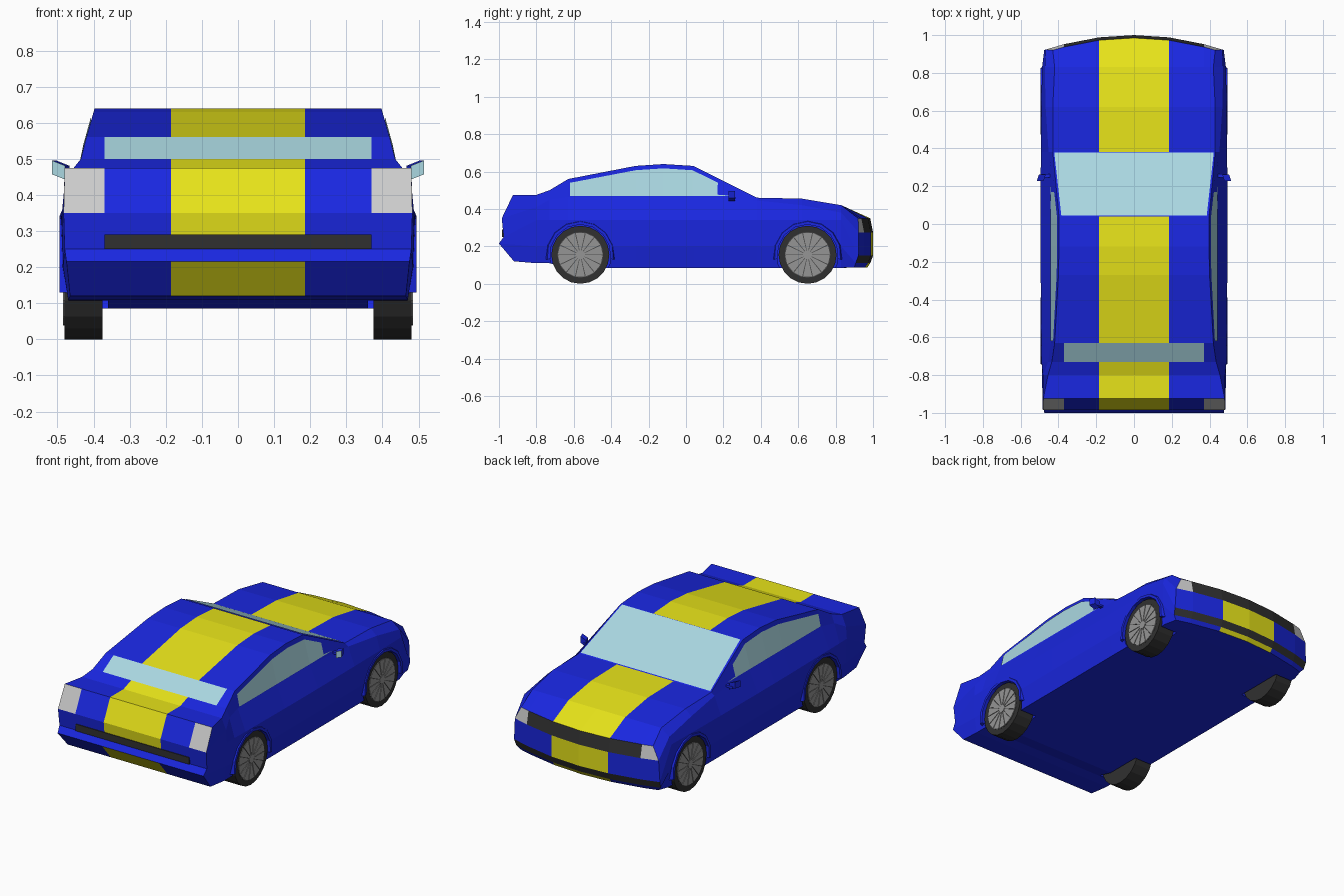
import bpy, bmesh, math
from mathutils import Matrix, Vector

if "Cube" in bpy.data.objects:
    bpy.data.objects.remove(bpy.data.objects["Cube"])


def material(name, rgb):
    m = bpy.data.materials.new(name)
    m.diffuse_color = (*rgb, 1)
    m.use_nodes = True
    m.node_tree.nodes["Principled BSDF"].inputs["Base Color"].default_value = m.diffuse_color
    return m


BLUE = material("blue_paint", (0.01, 0.02, 0.75))
YELLOW = material("yellow_paint", (0.8, 0.77, 0.01))
GLASS = material("glass", (0.4, 0.68, 0.75))
LAMP = material("lamp", (0.6, 0.6, 0.6))
DARK = material("dark_trim", (0.03, 0.03, 0.03))
RIM = material("rim_grey", (0.3, 0.3, 0.3))
GAP = material("rim_gap", (0.08, 0.08, 0.08))


def finish(bm, name, mats, normals=True):
    if normals:
        bmesh.ops.recalc_face_normals(bm, faces=bm.faces)
    me = bpy.data.meshes.new(name)
    bm.to_mesh(me)
    bm.free()
    for m in mats:
        me.materials.append(m)
    ob = bpy.data.objects.new(name, me)
    bpy.context.collection.objects.link(ob)
    return ob


def mirror(ob):
    m = ob.modifiers.new("mirror", 'MIRROR')
    m.use_clip = True
    return ob


def cylinder(bm, r, x0, x1, y, z, segs):
    mat = Matrix.Translation(((x0 + x1) / 2, y, z)) @ Matrix.Rotation(math.pi / 2, 4, 'Y')
    bmesh.ops.create_cone(bm, cap_ends=True, segments=segs, radius1=r, radius2=r,
                          depth=abs(x1 - x0), matrix=mat)


def box(bm, size, loc):
    return bmesh.ops.create_cube(bm, size=1, matrix=Matrix.Translation(loc) @ Matrix.Diagonal((*size, 1)))


# Body stations: y, top z, top edge x, belt x, belt z, bottom z
STATIONS = [
    (-0.80, 0.475, 0.455, 0.482, 0.41, 0.11),
    (-0.73, 0.50, 0.435, 0.455, 0.45, 0.11),
    (-0.63, 0.56, 0.42, 0.44, 0.465, 0.085),
    (-0.27, 0.63, 0.40, 0.44, 0.465, 0.085),
    (-0.12, 0.64, 0.397, 0.44, 0.465, 0.085),
    (0.04, 0.63, 0.397, 0.44, 0.465, 0.085),
    (0.38, 0.46, 0.43, 0.452, 0.445, 0.085),
    (0.62, 0.455, 0.43, 0.468, 0.42, 0.085),
    (0.83, 0.42, 0.42, 0.472, 0.38, 0.085)]
# End rows from top to bottom: x of corner, y, z
TAIL = [(0.48, -0.925, 0.475), (0.483, -0.985, 0.35), (0.48, -0.975, 0.25),
        (0.475, -1.0, 0.215), (0.465, -0.92, 0.12)]
NOSE = [(0.43, 0.985, 0.35), (0.468, 1.0, 0.275), (0.475, 1.0, 0.15),
        (0.47, 0.985, 0.11), (0.45, 0.97, 0.088)]
COLS = (0, 0.185, 0.37)


def section(rows, bow=0.0):
    """Half ring: top columns, side points, bottom columns."""
    top, bot = rows[0], rows[-1]
    pts = [(x, *top[1:]) for x in COLS] + list(rows) + [(x, *bot[1:]) for x in reversed(COLS)]
    return [(x, y - bow * x * x, z) for x, y, z in pts]


def station_rows(s):
    y, zt, xe, xb, zb, zl = s
    bulge = 0.012 * (1 - y * y)
    return [(xe, y, zt), (xb, y, zb), (0.483 + bulge, y, 0.34),
            (0.48 + bulge, y, 0.2), (0.47, y, zl)]


# Body shell: half loft with end fascias, mirrored
bm = bmesh.new()
BOW = 0.35
rings = [section(TAIL)] + [section(station_rows(s)) for s in STATIONS] + [section(NOSE, BOW)]
rings = [[bm.verts.new(p) for p in r] for r in rings]
for i, (a, b) in enumerate(zip(rings, rings[1:])):
    for j in range(len(a) - 1):
        f = bm.faces.new((a[j], a[j + 1], b[j + 1], b[j]))
        if j == 0 and i != 6:
            f.material_index = 1
        if i == 2 and j < 2:          # rear window
            f.material_index = 2


def fascia(ring, rows, bow, paint):
    grid = [ring[0:4]]
    for k in (1, 2, 3):
        grid.append([bm.verts.new((x, rows[k][1] - bow * x * x, rows[k][2])) for x in COLS] + [ring[3 + k]])
    grid.append([ring[10], ring[9], ring[8], ring[7]])
    for k in range(4):
        for c in range(3):
            f = bm.faces.new((grid[k][c], grid[k][c + 1], grid[k + 1][c + 1], grid[k + 1][c]))
            f.material_index = paint(k, c)


fascia(rings[0], TAIL, 0, lambda k, c: 3 if k == 0 and c == 2 else int(c == 0 and k != 2))
fascia(rings[-1], NOSE, BOW, lambda k, c: (3 if c == 2 else 4) if k == 0 else 4 if k == 2 else int(c == 0))
body = mirror(finish(bm, "body", [BLUE, YELLOW, GLASS, LAMP, DARK]))

# Wheel wells
WHEELS = [(s, y) for s in (-1, 1) for y in (-0.565, 0.65)]
R = 0.155
bm = bmesh.new()
for s, y in WHEELS:
    cylinder(bm, 0.165, s * 0.36, s * 0.6, y, R, 20)
cutter = finish(bm, "wheel_well_cutter", [])
cutter.hide_render = True
cutter.hide_viewport = True
cut = body.modifiers.new("wells", 'BOOLEAN')
cut.object = cutter
cut.operation = 'DIFFERENCE'
cut.solver = 'EXACT'

# Wheels: tyre, rim disc, spokes and hub
for s, y in WHEELS:
    name = ("rear" if y < 0 else "front") + ("_left" if s < 0 else "_right")
    bm = bmesh.new()
    cylinder(bm, R, s * 0.375, s * 0.48, y, R, 20)
    finish(bm, name + "_tyre", [DARK])
    bm = bmesh.new()
    cylinder(bm, 0.122, s * 0.47, s * 0.481, y, R, 20)
    finish(bm, name + "_rim_disc", [GAP])
    bm = bmesh.new()
    for n in range(14):
        rot = Matrix.Rotation(2 * math.pi * n / 14, 3, 'X')
        ends = []
        for x in (0.478, 0.484):
            ends.append([bm.verts.new(Vector((s * x, y, R)) + rot @ Vector((0, w, r)))
                         for w, r in ((-0.003, 0.02), (0.003, 0.02), (0.024, 0.117), (-0.024, 0.117))])
        bm.faces.new(ends[0])
        bm.faces.new(ends[1])
        for j in range(4):
            k = (j + 1) % 4
            bm.faces.new((ends[0][j], ends[0][k], ends[1][k], ends[1][j]))
    cylinder(bm, 0.024, s * 0.475, s * 0.486, y, R, 12)
    finish(bm, name + "_spokes", [RIM])

# Arch flares: half rings around the wells
bm = bmesh.new()
for y in (-0.565, 0.65):
    loops = []
    for n in range(9):
        a = math.radians(-8 + 196 * n / 8)
        loops.append([bm.verts.new((x, y + r * math.cos(a), R + r * math.sin(a)))
                      for x, r in ((0.44, 0.162), (0.495, 0.162), (0.495, 0.178), (0.46, 0.192))])
    for a, b in zip(loops, loops[1:]):
        for j in range(4):
            k = (j + 1) % 4
            bm.faces.new((a[j], a[k], b[k], b[j]))
    bm.faces.new(loops[0])
    bm.faces.new(loops[-1])
mirror(finish(bm, "arch_flares", [BLUE]))


def side_x(y, z):
    """Outside x of the cabin side at (y, z)."""
    for a, b in zip(STATIONS, STATIONS[1:]):
        if a[0] <= y <= b[0]:
            t = (y - a[0]) / (b[0] - a[0])
            _, zt, xe, xb, zb, _ = [p + (q - p) * t for p, q in zip(a, b)]
            return xb + (xe - xb) * (z - zb) / (zt - zb) + 0.004


# Side windows
bm = bmesh.new()
strip = []
for y, z in ((-0.62, 0.54), (-0.27, 0.607), (-0.12, 0.617), (0.035, 0.607), (0.29, 0.482)):
    strip.append([bm.verts.new((side_x(y, h), y, h)) for h in (0.47, z)])
for a, b in zip(strip, strip[1:]):
    bm.faces.new((a[0], b[0], b[1], a[1]))
mirror(finish(bm, "side_windows", [GLASS], False))

# Windshield, lying just above the sloped front of the cabin
bm = bmesh.new()
bm.faces.new([bm.verts.new(p) for p in ((-0.422, 0.378, 0.465), (0.422, 0.378, 0.465),
                                        (0.385, 0.045, 0.6315), (-0.385, 0.045, 0.6315))]).normal_update()
bmesh.ops.reverse_faces(bm, faces=[f for f in bm.faces if f.normal.z < 0])
finish(bm, "windshield", [GLASS], False)

# Dark strip across the tail
bm = bmesh.new()
box(bm, (0.74, 0.016, 0.04), (0, -0.9755, 0.27))
finish(bm, "tail_strip", [DARK])

# Door mirrors: tapered housing, stalk and glass facing the tail
bm = bmesh.new()
housing = box(bm, (0.036, 0.035, 0.038), (0.497, 0.245, 0.469))
for v in housing["verts"]:
    v.co.z += (v.co.x - 0.497) * 0.4
    if v.co.y > 0.245:
        v.co.x -= 0.012
box(bm, (0.06, 0.02, 0.012), (0.46, 0.255, 0.458))
bm.normal_update()
for f in bm.faces:
    if f.normal.y < -0.8 and f.calc_center_median().x > 0.48:
        f.material_index = 1
mirror(finish(bm, "door_mirrors", [BLUE, GLASS]))
